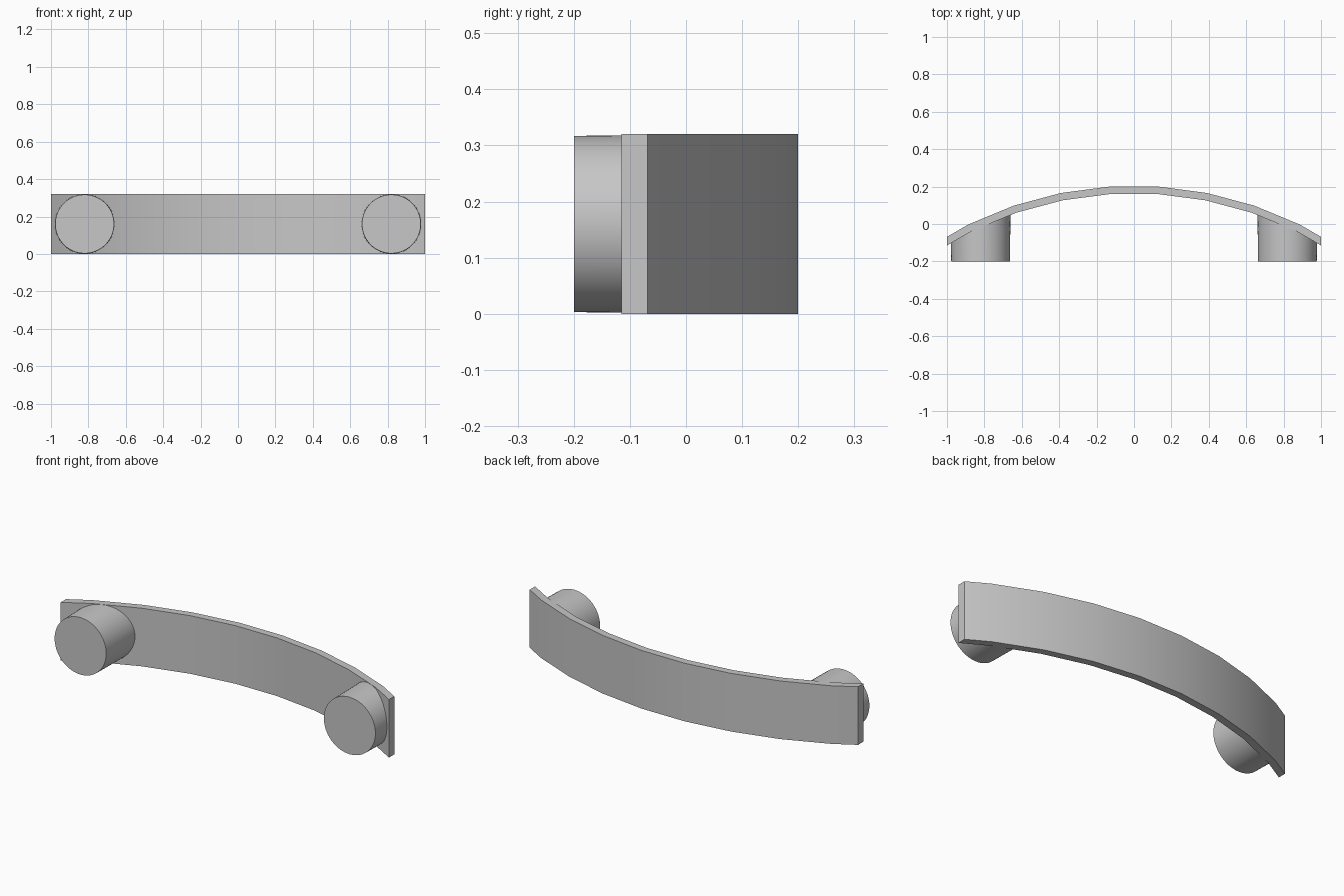
import bpy, bmesh, math

if "Cube" in bpy.data.objects:
    bpy.data.objects.remove(bpy.data.objects["Cube"], do_unlink=True)

HEIGHT = 0.32
OUTER_R, INNER_R = 2.0, 1.96
STEP = math.radians(7.5)
CENTRE_Y = 0.2 - OUTER_R * math.cos(STEP / 2)

grey = bpy.data.materials.new("plain grey")
grey.use_nodes = True
grey.diffuse_color = (0.57, 0.57, 0.57, 1)
grey.node_tree.nodes["Principled BSDF"].inputs["Base Color"].default_value = (0.57, 0.57, 0.57, 1)


def finish(bm, name):
    bmesh.ops.recalc_face_normals(bm, faces=bm.faces)
    mesh = bpy.data.meshes.new(name)
    bm.to_mesh(mesh)
    bm.free()
    mesh.materials.append(grey)
    obj = bpy.data.objects.new(name, mesh)
    bpy.context.collection.objects.link(obj)
    bpy.ops.object.select_all(action='DESELECT')
    obj.select_set(True)
    bpy.context.view_layer.objects.active = obj
    bpy.ops.object.shade_smooth_by_angle(angle=math.radians(30))
    return obj


def arc(radius):
    """Faceted arc from left to right, cut off square at x = -1 and x = 1."""
    pts = [(radius * math.sin(a), CENTRE_Y + radius * math.cos(a))
           for a in (STEP * (i - 4.5) for i in range(10))]
    for end, inner in ((0, 1), (-1, -2)):
        (x0, y0), (x1, y1) = pts[inner], pts[end]
        x = math.copysign(1, x1)
        pts[end] = (x, y0 + (y1 - y0) * (x - x0) / (x1 - x0))
    return pts


# Curved grip bar: outer and inner arcs joined into strips
bm = bmesh.new()
rows = [[bm.verts.new((x, y, z)) for x, y in arc(r)]
        for r, z in ((OUTER_R, 0), (OUTER_R, HEIGHT), (INNER_R, HEIGHT), (INNER_R, 0))]
for k in range(4):
    a, b = rows[k], rows[(k + 1) % 4]
    for i in range(len(a) - 1):
        bm.faces.new((a[i], a[i + 1], b[i + 1], b[i]))
for i in (0, -1):
    bm.faces.new([row[i] for row in rows])
finish(bm, "curved_bar")


# Round mounting posts with a slight draft, ending inside the bar
def post(name, side):
    bm = bmesh.new()
    rings = ([], [])
    for i in range(64):
        a = math.tau * i / 64
        for ring, r in zip(rings, (0.157, 0.1595)):
            x = side * 0.82 + r * math.cos(a)
            y = -0.2
            if ring is rings[1]:
                y = CENTRE_Y + math.sqrt(1.975 ** 2 - x * x)
            ring.append(bm.verts.new((x, y, HEIGHT / 2 + r * math.sin(a))))
    front, back = rings
    for i in range(64):
        j = (i + 1) % 64
        bm.faces.new((front[i], front[j], back[j], back[i]))
    bm.faces.new(front)
    bm.faces.new(back)
    finish(bm, name)


for name, side in (("left_post", 1), ("right_post", -1)):
    post(name, side)
